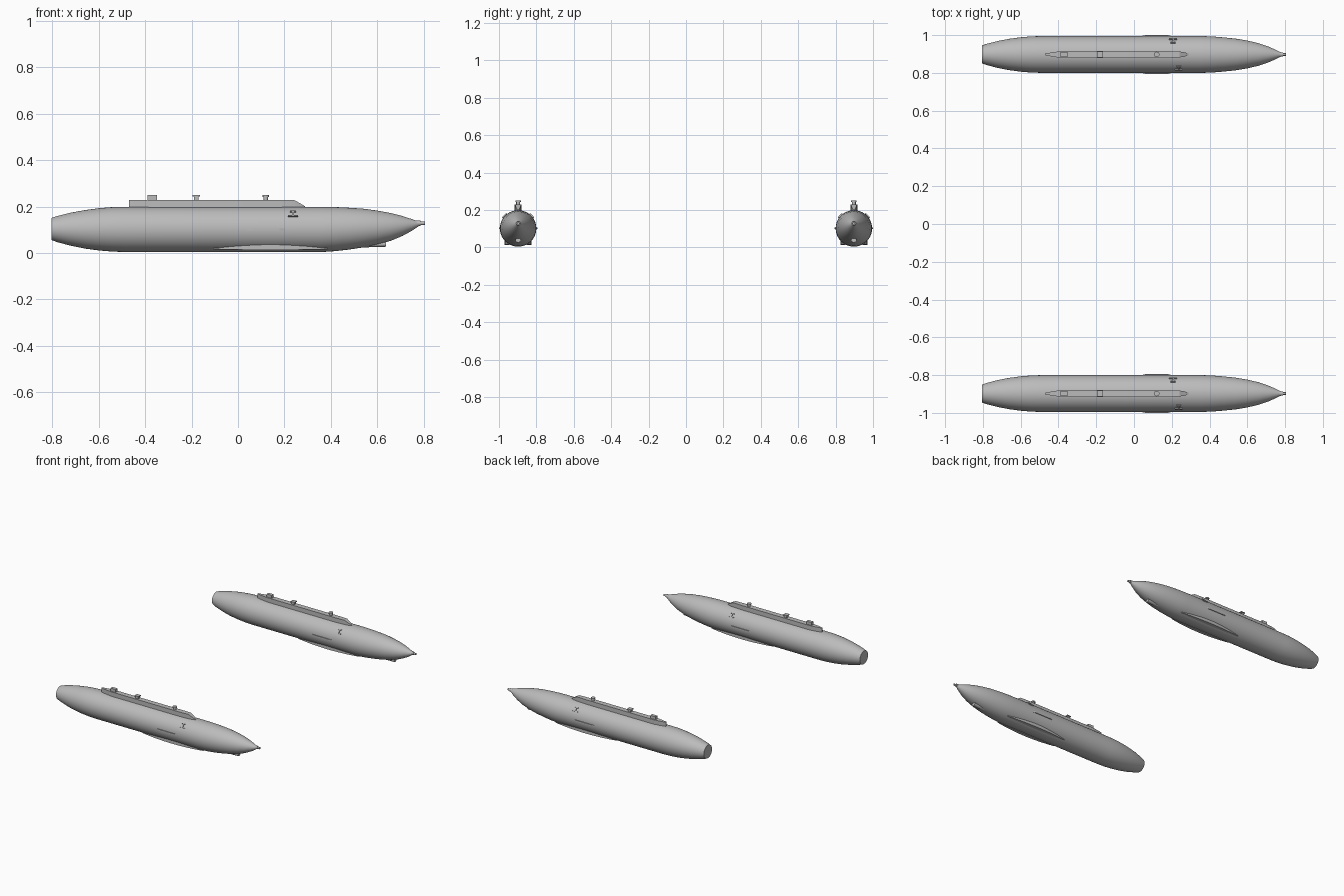
import bpy, bmesh, math
from mathutils import Vector, Matrix

if "Cube" in bpy.data.objects:
    bpy.data.objects.remove(bpy.data.objects["Cube"])

grey = bpy.data.materials.new("plain grey")
grey.diffuse_color = (0.5, 0.5, 0.5, 1)
grey.use_nodes = True
grey.node_tree.nodes["Principled BSDF"].inputs["Base Color"].default_value = grey.diffuse_color
POD_Y = 0.8975
AXIS_Z = 0.1015
R = 0.0975


def finish(name, bm, pod_y, smooth=None):
    bmesh.ops.recalc_face_normals(bm, faces=bm.faces)
    me = bpy.data.meshes.new(name)
    bm.to_mesh(me)
    bm.free()
    me.materials.append(grey)
    ob = bpy.data.objects.new(name, me)
    ob.location.y = pod_y
    bpy.context.collection.objects.link(ob)
    if smooth:
        bpy.ops.object.select_all(action='DESELECT')
        ob.select_set(True)
        bpy.context.view_layer.objects.active = ob
        bpy.ops.object.shade_smooth_by_angle(angle=math.radians(smooth))
    return ob


def loft(sections):
    """Skin a list of equal-length rings and cap both ends."""
    bm = bmesh.new()
    rings = [[bm.verts.new(p) for p in s] for s in sections]
    n = len(rings[0])
    for a, b in zip(rings, rings[1:]):
        for i in range(n):
            j = (i + 1) % n
            bm.faces.new((a[i], a[j], b[j], b[i]))
    bm.faces.new(rings[0])
    bm.faces.new(rings[-1])
    return bm


def circle(x, z, r, n=40):
    return [(x, r * math.cos(2 * math.pi * i / n), z + r * math.sin(2 * math.pi * i / n))
            for i in range(n)]


def add_box(bm, centre, size, roll=0.0):
    m = Matrix.Translation(centre) @ Matrix.Rotation(roll, 4, 'X') @ Matrix.Diagonal((*size, 1))
    bmesh.ops.create_cube(bm, size=1, matrix=m)


# Hull profile: x, bottom z, top z
HULL = [(-0.805, 0.056, 0.151), (-0.78, 0.047, 0.159), (-0.72, 0.031, 0.174),
        (-0.66, 0.019, 0.185), (-0.60, 0.011, 0.193), (-0.54, 0.006, 0.198),
        (-0.48, 0.004, 0.199), (0.36, 0.004, 0.199), (0.42, 0.008, 0.198),
        (0.48, 0.015, 0.195), (0.54, 0.024, 0.191), (0.60, 0.036, 0.183),
        (0.66, 0.053, 0.172), (0.71, 0.074, 0.159), (0.75, 0.096, 0.146),
        (0.775, 0.113, 0.137), (0.785, 0.120, 0.134)]

# Spine plan outline: x, half width, top z
SPINE = [(-0.47, 0.004, 0.229), (-0.43, 0.012, 0.229), (-0.38, 0.0185, 0.229),
         (0.17, 0.0185, 0.229), (0.24, 0.0155, 0.229), (0.265, 0.012, 0.216),
         (0.288, 0.005, 0.202)]


def build_pod(y):
    finish("hull", loft([circle(x, (a + b) / 2, (b - a) / 2) for x, a, b in HULL]), y, 40)

    # nose probe with collar
    finish("nose_probe", loft([circle(0.77, 0.128, 0.0125, 20), circle(0.788, 0.128, 0.011, 20),
                               circle(0.788, 0.128, 0.007, 20), circle(0.806, 0.128, 0.007, 20)]), y, 30)

    # mounting spine
    finish("spine", loft([[(x, -w, 0.185), (x, w, 0.185), (x, w, t), (x, -w, t)]
                          for x, w, t in SPINE]), y, 25)

    # fittings standing on the spine
    bm = bmesh.new()
    add_box(bm, (-0.37, 0, 0.237), (0.042, 0.022, 0.027))
    add_box(bm, (-0.18, 0, 0.235), (0.02, 0.02, 0.023))
    add_box(bm, (-0.18, 0, 0.247), (0.032, 0.03, 0.006))
    for r, z, h in ((0.010, 0.236, 0.025), (0.0145, 0.246, 0.008)):
        bmesh.ops.create_cone(bm, cap_ends=True, segments=20, radius1=r, radius2=r, depth=h,
                              matrix=Matrix.Translation((0.12, 0, z)))
    finish("spine_fittings", bm, y, 30)

    # chin sensor under the nose
    finish("chin_sensor", loft([
        [(x, w * math.cos(t), z + h * math.sin(t))
         for t in (2 * math.pi * i / 20 for i in range(20))]
        for x, z, w, h in ((0.49, 0.032, 0.010, 0.011), (0.54, 0.036, 0.014, 0.012),
                           (0.638, 0.038, 0.015, 0.011))]), y, 40)

    for s in (-1, 1):
        # lower lens-shaped strakes
        rows = []
        for i in range(17):
            u = -1 + i / 8
            k = 1 - u * u
            outer = 0.054 + 0.018 * k
            top = 0.022 + 0.014 * k
            rows.append([(0.14 + 0.245 * u, s * py, pz) for py, pz in
                         ((0.035, 0.03), (0.047, 0.016 - 0.004 * k),
                          (outer, 0.017 - 0.004 * k), (outer, top), (0.04, top + 0.004))])
        finish("lower_strake", loft(rows), y, 30)

        # slim side rail
        finish("side_rail", loft([[(x, s * 0.09, AXIS_Z - 0.004), (x, s * o, AXIS_Z - 0.004),
                                   (x, s * o, AXIS_Z + 0.004), (x, s * 0.09, AXIS_Z + 0.004)]
                                  for x, o in ((0.035, 0.0965), (0.06, 0.1025),
                                               (0.18, 0.1025), (0.205, 0.0965))]), y)

        # small upper sensor: foot, stem and cap
        bm = bmesh.new()
        ang = math.radians(43)
        x0 = 0.237 if s < 0 else 0.207
        for dx, tang, size in ((0, -0.013, (0.042, 0.006, 0.004)),
                               (0, 0, (0.008, 0.026, 0.004)),
                               (0, 0.013, (0.026, 0.006, 0.004))):
            a = ang + tang / R
            add_box(bm, (x0 + dx, s * (R + 0.002) * math.cos(a),
                         AXIS_Z + (R + 0.002) * math.sin(a)),
                    (size[0], size[1], 0.008), s * (a - math.pi / 2))
        finish("upper_sensor", bm, y)


for side in (-1, 1):
    build_pod(side * POD_Y)
